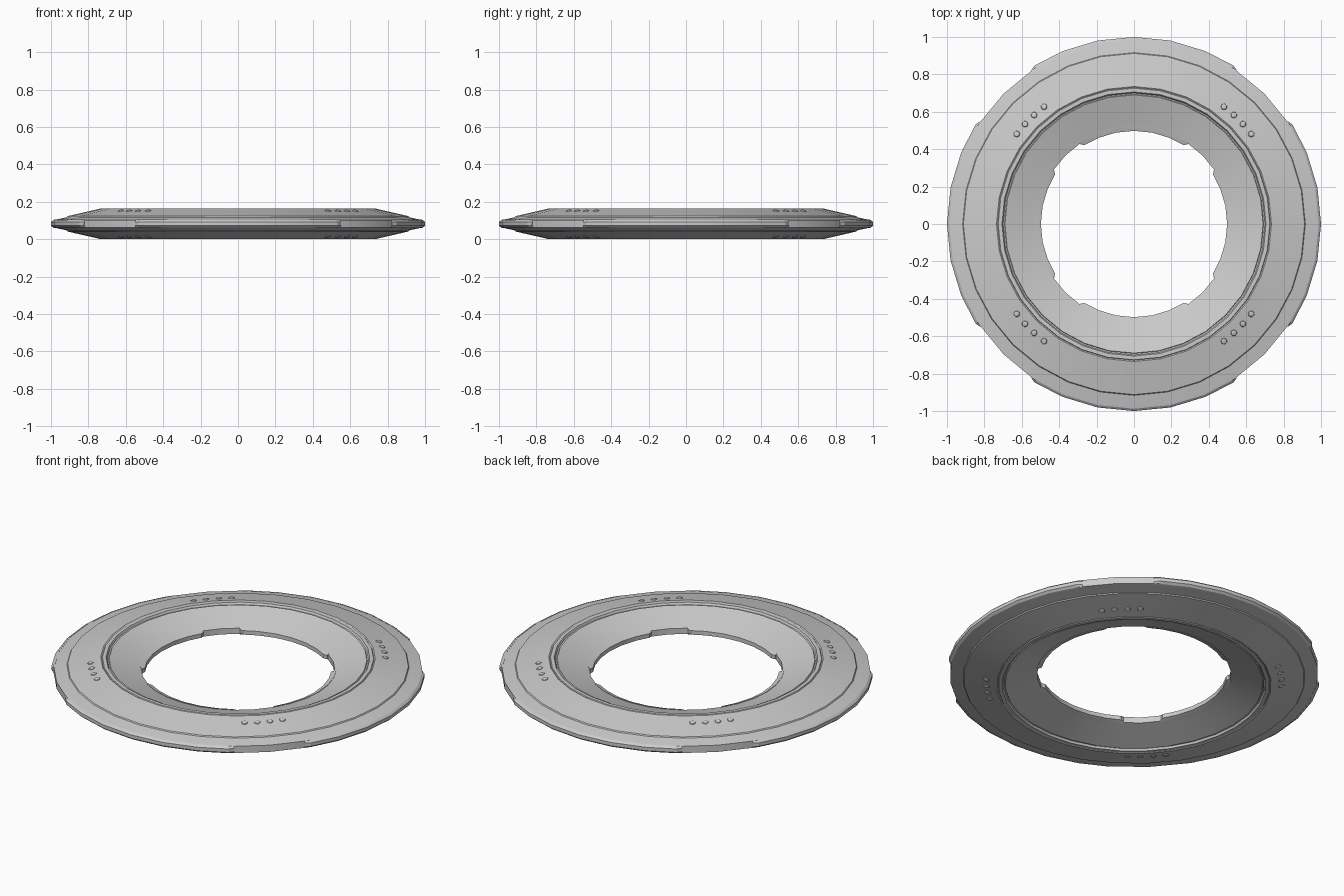
import bpy, bmesh
from math import pi, sin, cos, radians
from mathutils import Matrix, Vector

if "Cube" in bpy.data.objects:
    bpy.data.objects.remove(bpy.data.objects["Cube"])

SEG = 32
STEP = 2 * pi / SEG
MID = 0.0825          # half the thickness


def mirrored(upper):
    """Closed section from its upper half, mirrored about the mid plane."""
    return upper + [(r, -h) for r, h in reversed(upper)]


def finish(bm, name):
    bmesh.ops.recalc_face_normals(bm, faces=bm.faces)
    me = bpy.data.meshes.new(name)
    bm.to_mesh(me)
    bm.free()
    ob = bpy.data.objects.new(name, me)
    bpy.context.collection.objects.link(ob)
    bpy.ops.object.select_all(action='DESELECT')
    ob.select_set(True)
    bpy.context.view_layer.objects.active = ob
    bpy.ops.object.shade_smooth_by_angle(angle=radians(15))
    return ob


def sweep(name, sections, angles, closed=False):
    """Join one section per angle around the z axis."""
    bm = bmesh.new()
    rings = [[bm.verts.new((r * cos(a), r * sin(a), MID + h)) for r, h in sec]
             for sec, a in zip(sections, angles)]
    n = len(rings[0])
    for i in range(len(rings) if closed else len(rings) - 1):
        p, q = rings[i], rings[(i + 1) % len(rings)]
        for j in range(n):
            k = (j + 1) % n
            bm.faces.new((p[j], p[k], q[k], q[j]))
    if not closed:
        bm.faces.new(rings[0])
        bm.faces.new(rings[-1])
    return finish(bm, name)


# Main ring: inner cone, grooved crest, stepped outer slope
body = mirrored([(0.518, 0.017), (0.690, 0.074), (0.693, 0.069), (0.700, 0.071),
                 (0.706, 0.0825), (0.726, 0.0825), (0.729, 0.078), (0.735, 0.0815),
                 (0.912, 0.041), (0.916, 0.035), (0.986, 0.020)])
sweep("ring_body", [body] * SEG, [i * STEP for i in range(SEG)], closed=True)

# Edge strips on the outer rim and the inner hole, leaving gaps at the diagonals
outer = mirrored([(0.980, 0.0225), (0.988, 0.0205), (1.000, 0.010)])
inner = mirrored([(0.526, 0.022), (0.522, 0.021), (0.498, 0.012)])
for q in range(4):
    angles = [q * pi / 2 + i * STEP for i in (-3, -2.85, -2, -1, 0, 1, 2, 2.85, 3)]
    for name, sec, base in (("outer_edge", outer, 0.984), ("inner_edge", inner, 0.520)):
        end = [(base + (r - base) * 0.35, h) for r, h in sec]
        sweep(f"{name}_{q}", [end] + [sec] * 7 + [end], angles)

# Small studs in groups of four on both faces
slope = Vector((0.229, 0, 1)).to_track_quat('Z', 'Y').to_matrix().to_4x4()
bm = bmesh.new()
for q in range(4):
    for off in (-7.5, -2.5, 2.5, 7.5):
        for side in (1, -1):
            m = (Matrix.Translation((0, 0, MID)) @ Matrix.Diagonal((1, 1, side, 1))
                 @ Matrix.Rotation(radians(45 + 90 * q + off), 4, 'Z')
                 @ Matrix.Translation((0.79, 0, 0.068)) @ slope
                 @ Matrix.Diagonal((1, 1, 0.45, 1)))
            bmesh.ops.create_uvsphere(bm, u_segments=12, v_segments=6, radius=0.017, matrix=m)
finish(bm, "studs")
